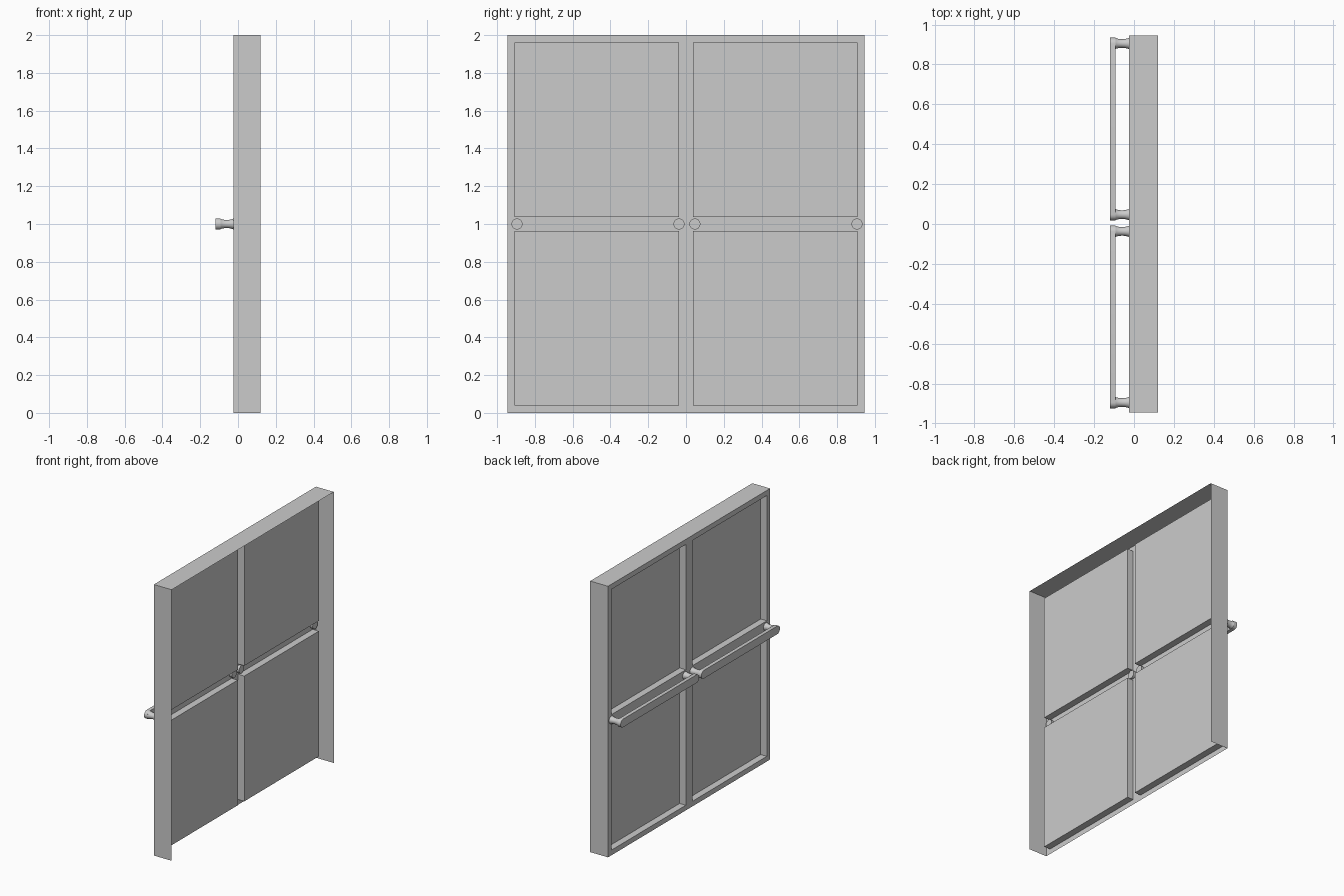
import bpy, bmesh, math
from mathutils import Vector

if "Cube" in bpy.data.objects:
    bpy.data.objects.remove(bpy.data.objects["Cube"])

W, H = 0.945, 2.0            # half width, height
X0, X1 = -0.025, 0.12        # face plane and casing depth
B, D = 0.038, 0.05           # border width, panel recess


def finish(name, bm, smooth=False):
    bmesh.ops.remove_doubles(bm, verts=bm.verts, dist=1e-5)
    bmesh.ops.recalc_face_normals(bm, faces=bm.faces)
    me = bpy.data.meshes.new(name)
    bm.to_mesh(me)
    bm.free()
    ob = bpy.data.objects.new(name, me)
    bpy.context.collection.objects.link(ob)
    if smooth:
        bpy.context.view_layer.objects.active = ob
        ob.select_set(True)
        bpy.ops.object.shade_smooth_by_angle(angle=math.radians(35))
        ob.select_set(False)
    return ob


def quad(bm, pts):
    return bm.faces.new([bm.verts.new(p) for p in pts])


# Door sheet: grid of strips whose four large cells are pushed back as panels
bm = bmesh.new()
ys = [-W, -W + B, -B, B, W - B, W]
zs = [0, B, H / 2 - B, H / 2 + B, H - B, H]
for i in range(5):
    for j in range(5):
        y0, y1, z0, z1 = ys[i], ys[i + 1], zs[j], zs[j + 1]
        c = [(y0, z0), (y1, z0), (y1, z1), (y0, z1)]
        panel = i in (1, 3) and j in (1, 3)
        x = X0 + D if panel else X0
        quad(bm, [(x, y, z) for y, z in c])
        if panel:
            for k in range(4):
                a, b = c[k], c[(k + 1) % 4]
                quad(bm, [(X0, *a), (X0, *b), (x, *b), (x, *a)])
finish("door_panels", bm)

# Casing: thin jambs and header, open at the bottom
bm = bmesh.new()
path = [(-W, 0), (-W, H), (W, H), (W, 0)]
for a, b in zip(path, path[1:]):
    quad(bm, [(X0, *a), (X0, *b), (X1, *b), (X1, *a)])
finish("door_casing", bm)


# Push bar: flat plate with rounded ends
def push_bar(name, yc, half, r):
    bm = bmesh.new()
    n = 12
    pts = []
    for s in (1, -1):
        for k in range(n + 1):
            t = -math.pi / 2 + math.pi * k / n
            pts.append((-0.12, yc + s * (half + r * math.cos(t)), 1 + s * r * math.sin(t)))
    f = quad(bm, pts)
    ext = bmesh.ops.extrude_face_region(bm, geom=[f])
    bmesh.ops.translate(bm, vec=(0.027, 0, 0),
                        verts=[v for v in ext["geom"] if isinstance(v, bmesh.types.BMVert)])
    if f.is_valid is False or len([g for g in bm.faces if len(g.verts) > 4]) < 2:
        quad(bm, pts)
    finish(name, bm, True)


# Spool-shaped post joining bar and door
def post(name, yc):
    prof = [(-0.095, 0.0), (-0.095, 0.029), (-0.086, 0.025), (-0.075, 0.0225),
            (-0.06, 0.0215), (-0.045, 0.0225), (-0.034, 0.025), (-0.025, 0.028),
            (-0.004, 0.029), (-0.004, 0.0)]
    bm = bmesh.new()
    vs = [bm.verts.new((x, yc, 1 + r)) for x, r in prof]
    es = [bm.edges.new(p) for p in zip(vs, vs[1:])]
    bmesh.ops.spin(bm, geom=vs + es, cent=(0, yc, 1), axis=(1, 0, 0),
                   angle=2 * math.pi, steps=24)
    finish(name, bm, True)


for side, yc in (("left", 0.476), ("right", -0.466)):
    push_bar("push_bar_" + side, yc, 0.428, 0.03)
    for k, s in enumerate((-1, 1)):
        post(f"bar_post_{side}_{k + 1}", yc + s * 0.429)
